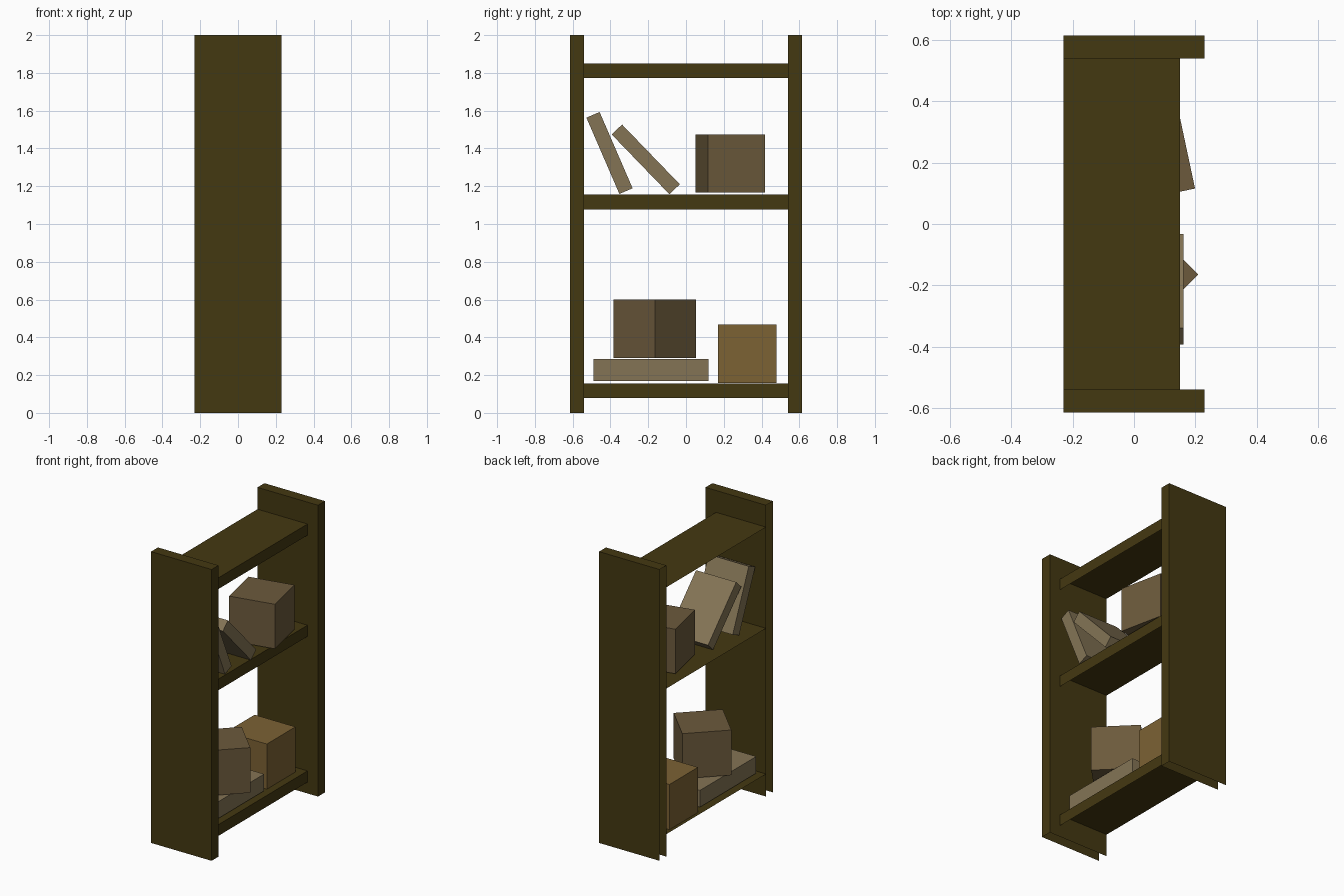
import bpy, bmesh
from math import radians
from mathutils import Vector

if "Cube" in bpy.data.objects:
    bpy.data.objects.remove(bpy.data.objects["Cube"])


def material(name, rgb):
    m = bpy.data.materials.new(name)
    lin = [((c / 255 + 0.055) / 1.055) ** 2.4 for c in rgb]
    m.diffuse_color = (*lin, 1)
    m.use_nodes = True
    m.node_tree.nodes["Principled BSDF"].inputs["Base Color"].default_value = m.diffuse_color
    return m


DARK = material("dark_wood", (68, 56, 17))
PAPER = material("book_cover", (132, 116, 85))
CARD = material("cardboard", (108, 90, 60))
GOLD = material("golden_cardboard", (124, 98, 52))


def box(name, size, loc, mat, rot=(0, 0, 0), open_sides=()):
    """Box of a given size; faces pointing along open_sides are left out."""
    bm = bmesh.new()
    bmesh.ops.create_cube(bm, size=1)
    bmesh.ops.scale(bm, vec=size, verts=bm.verts)
    bm.normal_update()
    gone = [f for f in bm.faces if any(f.normal.dot(Vector(d)) > 0.9 for d in open_sides)]
    bmesh.ops.delete(bm, geom=gone, context='FACES')
    mesh = bpy.data.meshes.new(name)
    bm.to_mesh(mesh)
    bm.free()
    mesh.materials.append(mat)
    ob = bpy.data.objects.new(name, mesh)
    ob.location = loc
    ob.rotation_euler = [radians(a) for a in rot]
    bpy.context.collection.objects.link(ob)
    return ob


BACK, DOWN, LEFT, RIGHT = (-1, 0, 0), (0, 0, -1), (0, -1, 0), (0, 1, 0)

# Side panels, open at the back and underneath
for side, s in (("left", -1), ("right", 1)):
    box(f"{side}_panel", (0.46, 0.075, 2.0), (0, s * 0.5775, 1.0), DARK,
        open_sides=(BACK, DOWN))

# Shelves: top board and front lip only
for name, top in (("bottom", 0.155), ("middle", 1.155), ("top", 1.85)):
    box(f"{name}_shelf", (0.38, 1.08, 0.077), (-0.04, 0, top - 0.0385), DARK,
        open_sides=(BACK, DOWN, LEFT, RIGHT))

# Bottom shelf: flat slab with a turned box on it, and a golden box
box("flat_slab", (0.305, 0.61, 0.115), (-0.038, -0.185, 0.2265), PAPER)
box("stacked_box", (0.31, 0.31, 0.31), (-0.01, -0.165, 0.445), CARD, (0, 0, 45))
box("golden_box", (0.31, 0.31, 0.31), (-0.055, 0.325, 0.312), GOLD)

# Middle shelf: turned box and two leaning books
box("upper_box", (0.31, 0.31, 0.306), (0.015, 0.235, 1.321), CARD, (0, 0, 12))
BOOK = (0.305, 0.076, 0.44)
box("steep_book", BOOK, (-0.004, -0.405, 1.376), PAPER, (23.4, 0, 0))
box("leaning_book", BOOK, (0.008, -0.213, 1.342), PAPER, (44, 0, 0))
